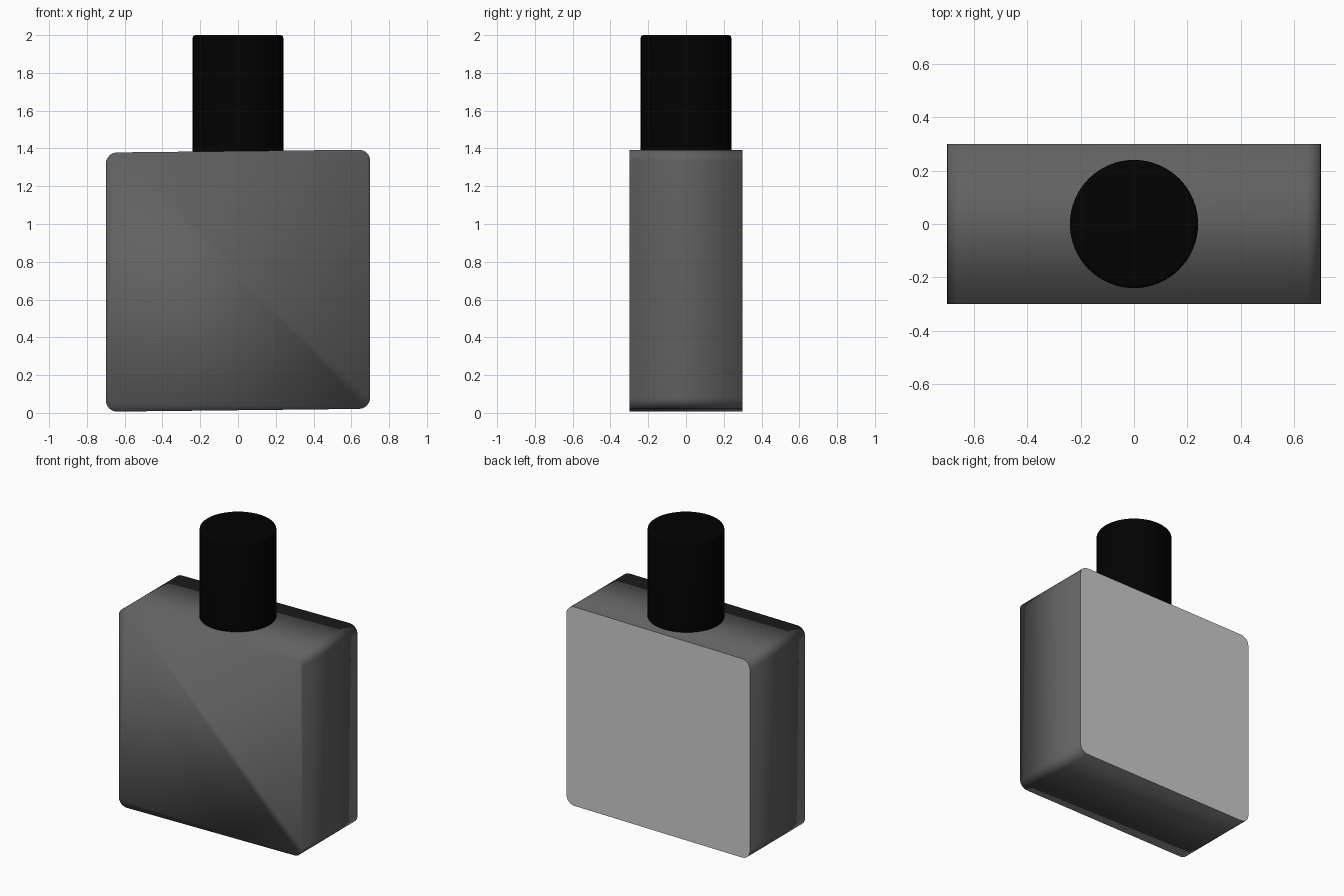
import bpy, bmesh
from math import sin, cos, pi

if "Cube" in bpy.data.objects:
    bpy.data.objects.remove(bpy.data.objects["Cube"])


def material(name, c):
    m = bpy.data.materials.new(name)
    m.diffuse_color = (c, c, c, 1)
    m.use_nodes = True
    m.node_tree.nodes["Principled BSDF"].inputs["Base Color"].default_value = m.diffuse_color
    return m


def finish(bm, name, mat):
    me = bpy.data.meshes.new(name)
    bm.to_mesh(me)
    bm.free()
    ob = bpy.data.objects.new(name, me)
    bpy.context.collection.objects.link(ob)
    me.materials.append(mat)
    return ob


def rounded_outline(w, z0, z1, r, seg=6):
    """Rounded rectangle in xz, rising very slightly to the right."""
    pts = []
    corners = [(w - r, z1 - r), (-w + r, z1 - r), (-w + r, z0 + r), (w - r, z0 + r)]
    for k, (cx, cz) in enumerate(corners):
        for i in range(seg + 1):
            a = (k + i / seg) * pi / 2
            x = cx + r * cos(a)
            pts.append((x, cz + r * sin(a) + 0.011 * x))
    return pts


# bottle body: slab with rounded corners, softly shaded over all its edges
outline = rounded_outline(0.7, 0.014, 1.386, 0.06)
bm = bmesh.new()
front, back = [[bm.verts.new((x, y, z)) for x, z in outline] for y in (-0.3, 0.3)]
n = len(outline)
for i in range(n):
    j = (i + 1) % n
    bm.faces.new((front[i], front[j], back[j], back[i]))
bm.faces.new(front)
bm.faces.new(back)
bmesh.ops.recalc_face_normals(bm, faces=bm.faces)
for f in bm.faces:
    f.smooth = True
finish(bm, "bottle_body", material("dark_glass", 0.12))

# pale flat panel covering the back
bm = bmesh.new()
bm.faces.new([bm.verts.new((x, 0.303, z)) for x, z in outline])
if bm.faces[:][0].calc_center_median().y > 0:
    bm.normal_update()
    if bm.faces[:][0].normal.y < 0:
        bmesh.ops.reverse_faces(bm, faces=bm.faces)
finish(bm, "back_panel", material("pale_back", 0.57))

# cap: round cylinder with softened top rim
bm = bmesh.new()
bmesh.ops.create_cone(bm, cap_ends=True, segments=64, radius1=0.24, radius2=0.24, depth=0.62)
bmesh.ops.translate(bm, verts=bm.verts, vec=(0, 0, 1.69))
rim = [e for e in bm.edges if all(v.co.z > 1.9 for v in e.verts)]
bmesh.ops.bevel(bm, geom=rim, offset=0.014, segments=3, profile=0.5, affect='EDGES')
cap = finish(bm, "cap", material("black_cap", 0.0005))
bpy.context.view_layer.objects.active = cap
cap.select_set(True)
bpy.ops.object.shade_smooth_by_angle(angle=0.6)
